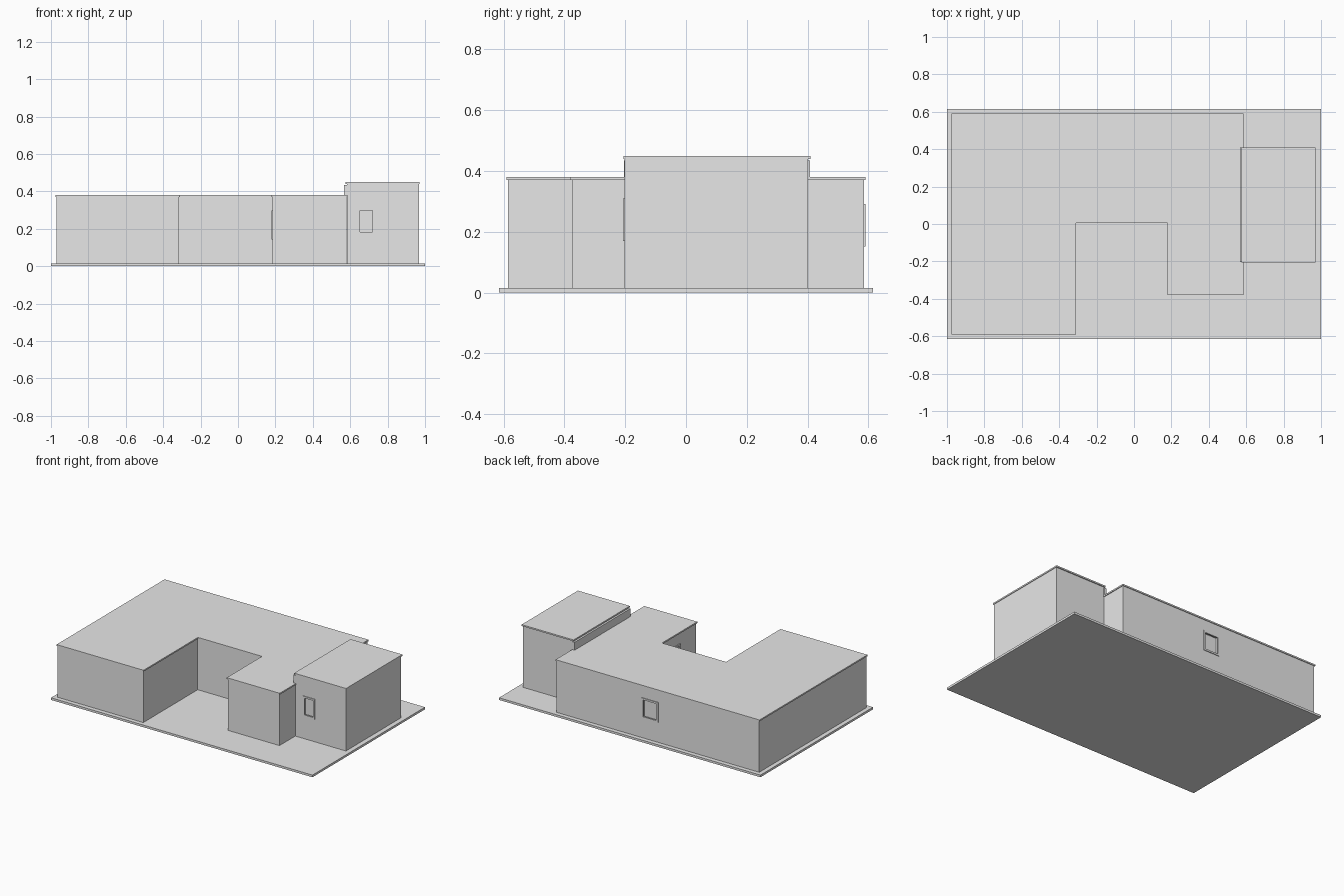
import bpy
import bmesh
from mathutils import Matrix, Vector
from math import pi

cube = bpy.data.objects.get("Cube")
if cube:
    bpy.data.objects.remove(cube, do_unlink=True)

GREY = (0.8, 0.8, 0.8, 1)
mat = bpy.data.materials.new("light_grey")
mat.use_nodes = True
mat.diffuse_color = GREY
mat.node_tree.nodes["Principled BSDF"].inputs["Base Color"].default_value = GREY


def finish(name, bm):
    bmesh.ops.recalc_face_normals(bm, faces=bm.faces)
    mesh = bpy.data.meshes.new(name)
    bm.to_mesh(mesh)
    bm.free()
    mesh.materials.append(mat)
    obj = bpy.data.objects.new(name, mesh)
    bpy.context.collection.objects.link(obj)
    return obj


def prism(name, outline, z0, z1):
    """Extrude a plan outline from z0 up to z1."""
    bm = bmesh.new()
    face = bm.faces.new([bm.verts.new((x, y, z0)) for x, y in outline])
    up = bmesh.ops.extrude_face_region(bm, geom=[face])["geom"]
    bmesh.ops.translate(bm, vec=(0, 0, z1 - z0),
                        verts=[v for v in up if isinstance(v, bmesh.types.BMVert)])
    return finish(name, bm)


def rect(x0, x1, y0, y1):
    return [(x0, y0), (x1, y0), (x1, y1), (x0, y1)]


def u_plan(g):
    """U-shaped plan, grown outward by g."""
    return [(-0.97 - g, -0.585 - g), (-0.315 + g, -0.585 - g), (-0.315 + g, 0.01 - g),
            (0.185 - g, 0.01 - g), (0.185 - g, -0.375 - g), (0.58 + g, -0.375 - g),
            (0.58 + g, 0.585 + g), (-0.97 - g, 0.585 + g)]


def window(name, wall, centre, width, height, turn):
    """Cut an opening in the wall, then add a slim frame and a recessed pane."""
    place = Matrix.Translation(Vector(centre)) @ Matrix.Rotation(turn, 4, "Z")

    # Opening cutter
    bm = bmesh.new()
    bmesh.ops.create_cube(bm, size=1, matrix=place @ Matrix.Diagonal(
        (width - 0.01, 0.04, height - 0.01, 1)))
    cutter = finish(name + "_cutter", bm)
    cutter.hide_render = True
    cutter.hide_set(True)
    mod = wall.modifiers.new(name, "BOOLEAN")
    mod.operation = "DIFFERENCE"
    mod.object = cutter

    # Frame bars
    bm = bmesh.new()
    bar = 0.012
    for s in (-1, 1):
        for pos, size in (((s * (width - bar) / 2, 0, 0), (bar, 0.01, height)),
                          ((0, 0, s * (height - bar) / 2), (width - 2 * bar, 0.01, bar))):
            bmesh.ops.create_cube(bm, size=1, matrix=place @ Matrix.Translation(Vector(pos))
                                  @ Matrix.Diagonal((*size, 1)))
    finish(name + "_frame", bm)


# Ground slab
prism("ground_slab", rect(-1, 1, -0.615, 0.615), 0, 0.015)

# U-shaped main building with a thin overhanging roof
main = prism("main_walls", u_plan(0), 0.015, 0.37)
prism("main_roof", u_plan(0.005), 0.37, 0.38)

# Taller block at the side, its roof, and the ledge where it meets the main roof
tall = prism("tall_block_walls", rect(0.582, 0.967, -0.202, 0.402), 0.015, 0.44)
prism("tall_block_roof", rect(0.574, 0.971, -0.206, 0.409), 0.44, 0.45)
prism("roof_ledge", rect(0.567, 0.583, -0.204, 0.408), 0.38, 0.435)

# Windows
window("front_window", tall, (0.685, -0.202, 0.24), 0.09, 0.14, 0)
window("courtyard_window", main, (0.185, -0.14, 0.22), 0.12, 0.155, -pi / 2)
window("back_window", main, (-0.135, 0.585, 0.222), 0.125, 0.14, pi)
